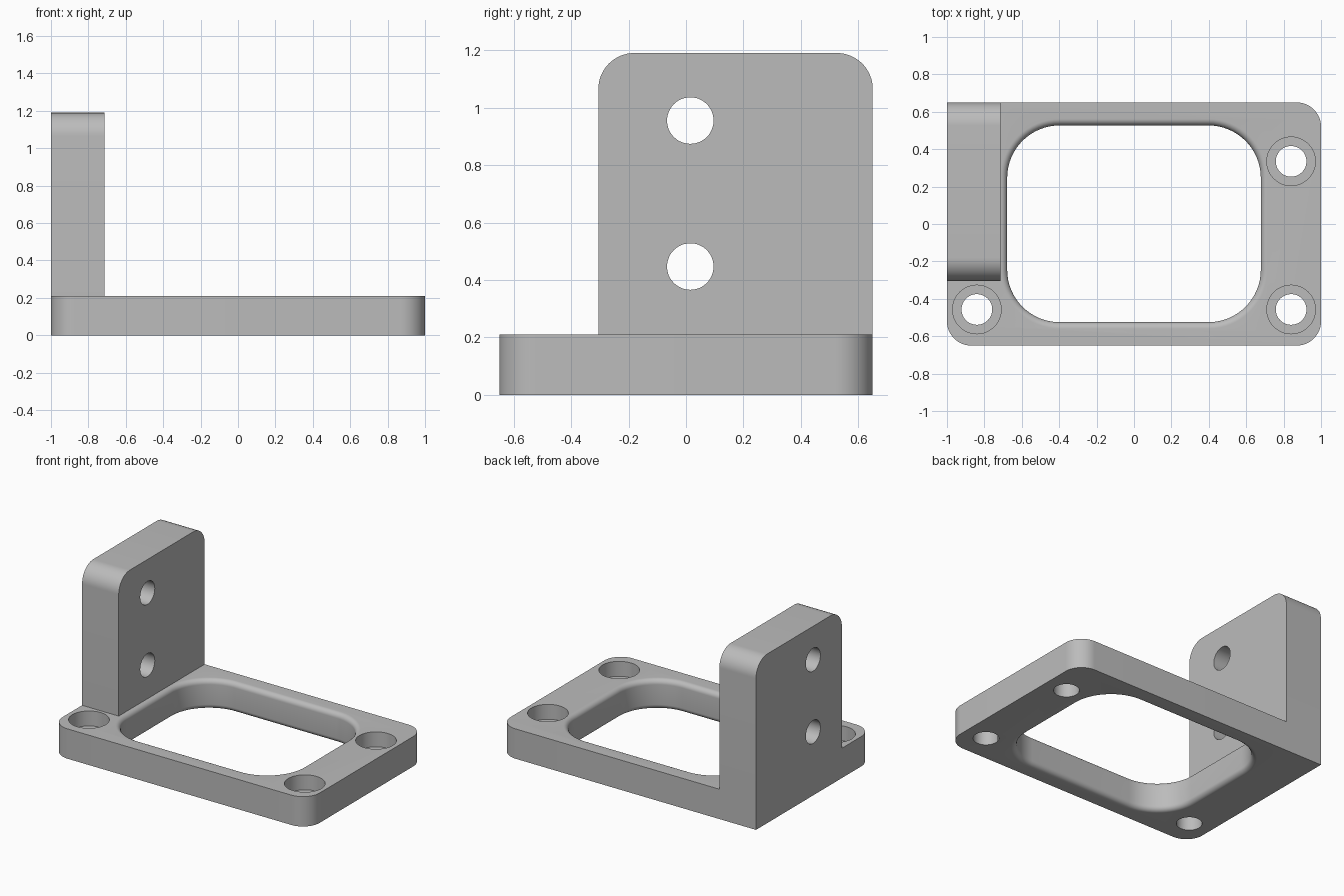
import bpy, bmesh, math
from mathutils import Matrix

if "Cube" in bpy.data.objects:
    bpy.data.objects.remove(bpy.data.objects["Cube"])

grey = bpy.data.materials.new("light grey")
grey.use_nodes = True
GREY = (0.5, 0.5, 0.5, 1)
grey.diffuse_color = GREY
grey.node_tree.nodes["Principled BSDF"].inputs["Base Color"].default_value = GREY

X, Y, BASE_H = 1.0, 0.65, 0.21


def rounded_rect(x0, x1, y0, y1, radii, steps=16):
    """Outline, counter-clockwise from the lower left; one radius per corner."""
    pts = []
    corners = [(x0, y0, 1, 1), (x1, y0, -1, 1), (x1, y1, -1, -1), (x0, y1, 1, -1)]
    for i, ((x, y, sx, sy), r) in enumerate(zip(corners, radii)):
        if r == 0:
            pts.append((x, y))
            continue
        for k in range(steps + 1):
            a = math.pi * (1 + i / 2 + k / steps / 2)
            pts.append((x + sx * r + r * math.cos(a), y + sy * r + r * math.sin(a)))
    return pts


def loft(name, rings, matrix=Matrix()):
    """Solid through a stack of (outline, height) rings."""
    bm = bmesh.new()
    loops = [[bm.verts.new((x, y, z)) for x, y in pts] for pts, z in rings]
    n = len(loops[0])
    for low, high in zip(loops, loops[1:]):
        for i in range(n):
            j = (i + 1) % n
            bm.faces.new((low[i], low[j], high[j], high[i]))
    bm.faces.new(loops[0][::-1])
    bm.faces.new(loops[-1])
    bm.transform(matrix)
    bmesh.ops.recalc_face_normals(bm, faces=bm.faces)
    mesh = bpy.data.meshes.new(name)
    bm.to_mesh(mesh)
    bm.free()
    mesh.materials.append(grey)
    obj = bpy.data.objects.new(name, mesh)
    bpy.context.collection.objects.link(obj)
    return obj


def circle(x, y, r, n=48):
    return [(x + r * math.cos(math.tau * i / n), y + r * math.sin(math.tau * i / n))
            for i in range(n)]


def apply_boolean(target, other, operation):
    mod = target.modifiers.new("boolean", 'BOOLEAN')
    mod.operation, mod.object, mod.solver = operation, other, 'EXACT'
    bpy.context.view_layer.objects.active = target
    bpy.ops.object.modifier_apply(modifier=mod.name)
    bpy.data.objects.remove(other)


# Base plate, square only at the corner below the upright
outline = rounded_rect(-X, X, -Y, Y, (0.13, 0.13, 0.13, 0))
bracket = loft("mounting_bracket", [(outline, 0), (outline, BASE_H)])

# Upright plate, drawn in the y-z plane and extruded along x
to_upright = Matrix(((0, 0, 1, 0), (1, 0, 0, 0), (0, 1, 0, 0), (0, 0, 0, 1)))
profile = rounded_rect(-0.305, Y, 0, 1.19, (0, 0, 0.125, 0.125))
upright = loft("upright_plate", [(profile, -X), (profile, -0.715)], to_upright)
apply_boolean(bracket, upright, 'UNION')

# Central opening with rolled top and bottom edges
FILLET, STEPS = 0.035, 8
levels = []
for k in range(STEPS + 1):
    a = math.pi / 2 * k / STEPS
    levels.append((FILLET * (1 - math.sin(a)), FILLET * (1 - math.cos(a))))
levels += [(grow, BASE_H - z) for grow, z in reversed(levels)]
levels = [(levels[0][0], -0.05)] + levels + [(levels[-1][0], BASE_H + 0.05)]
rings = [(rounded_rect(-0.678 - g, 0.678 + g, -0.525 - g, 0.527 + g, (0.28 + g,) * 4), z)
         for g, z in levels]
apply_boolean(bracket, loft("opening_cutter", rings), 'DIFFERENCE')

# Counterbored screw holes in the base
for x, y in ((-0.84, -0.457), (0.84, -0.457), (0.84, 0.335)):
    hole, bore = circle(x, y, 0.082), circle(x, y, 0.13)
    cutter = loft("screw_cutter", [(hole, -0.1), (hole, 0.105), (bore, 0.105), (bore, 0.3)])
    apply_boolean(bracket, cutter, 'DIFFERENCE')

# Plain holes through the upright
for z in (0.447, 0.955):
    hole = circle(0.015, z, 0.081)
    cutter = loft("bolt_cutter", [(hole, -1.1), (hole, -0.6)], to_upright)
    apply_boolean(bracket, cutter, 'DIFFERENCE')

# Smooth rounds, crisp edges
bpy.ops.object.select_all(action='DESELECT')
bracket.select_set(True)
bpy.context.view_layer.objects.active = bracket
bpy.ops.object.shade_smooth_by_angle(angle=math.radians(30))
